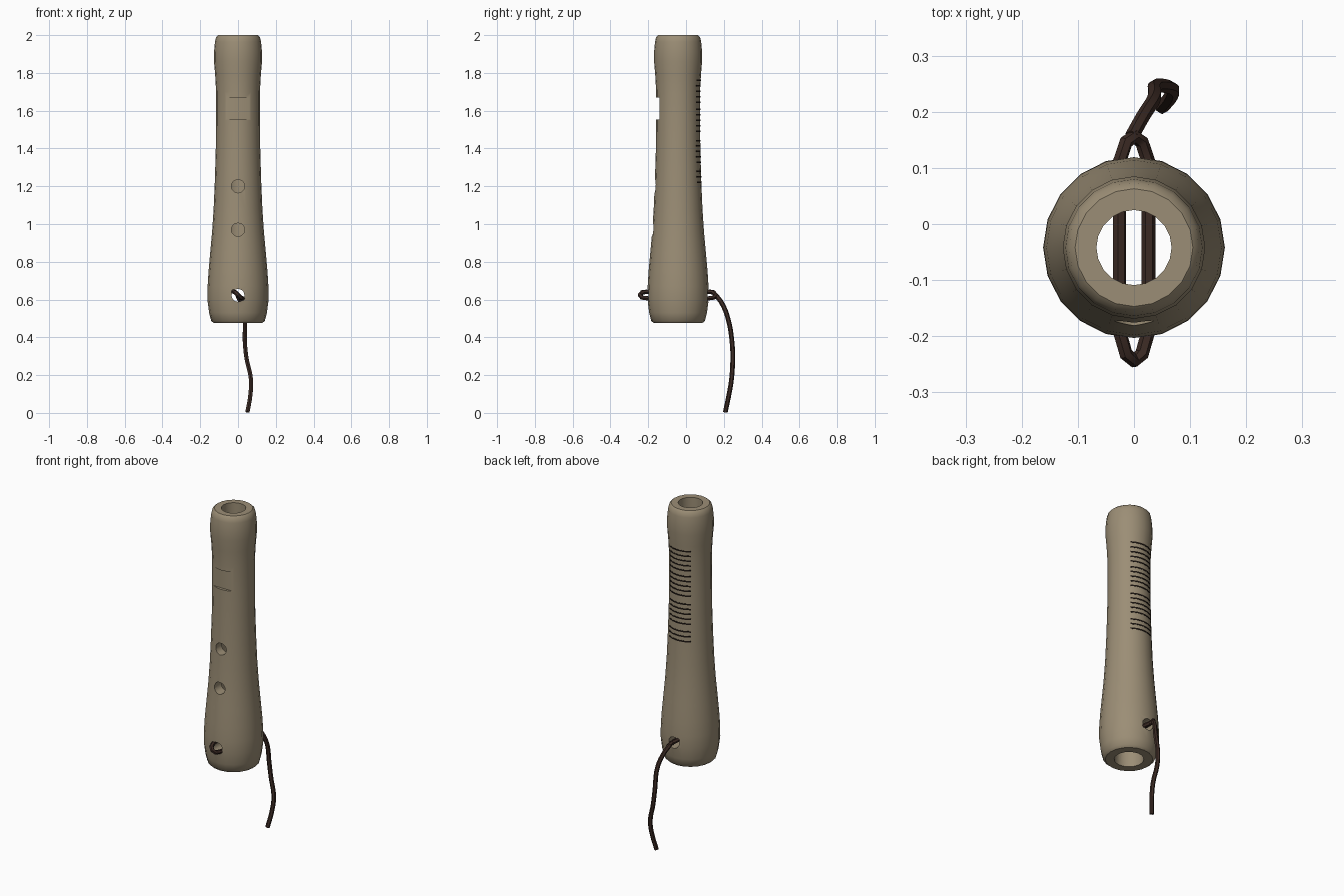
import bpy, bmesh, math

if "Cube" in bpy.data.objects:
    bpy.data.objects.remove(bpy.data.objects["Cube"])

SIDES, CY = 20, -0.042


def material(name, rgb):
    m = bpy.data.materials.new(name)
    m.diffuse_color = (*rgb, 1)
    m.use_nodes = True
    m.node_tree.nodes["Principled BSDF"].inputs["Base Color"].default_value = m.diffuse_color
    return m


TAN = material("tan_clay", (0.33, 0.27, 0.18))
BROWN = material("dark_brown_cord", (0.045, 0.024, 0.018))
BLACK = material("near_black", (0.012, 0.008, 0.006))

# Outer profile (radius, height) from bottom to top
OUTER = [(0.128, 0.475), (0.142, 0.487), (0.153, 0.53), (0.162, 0.60), (0.161, 0.67),
         (0.156, 0.75), (0.147, 0.85), (0.137, 0.96), (0.129, 1.08), (0.123, 1.22),
         (0.118, 1.38), (0.116, 1.55), (0.116, 1.70), (0.121, 1.79), (0.127, 1.86),
         (0.127, 1.91), (0.122, 1.965), (0.116, 1.99), (0.105, 2.0)]
BORE = [(0.067, 2.0), (0.067, 1.6), (0.078, 0.8), (0.08, 0.475)]


def new_object(name, bm, mat):
    me = bpy.data.meshes.new(name)
    bmesh.ops.recalc_face_normals(bm, faces=bm.faces[:])
    bm.to_mesh(me)
    bm.free()
    me.materials.append(mat)
    ob = bpy.data.objects.new(name, me)
    bpy.context.collection.objects.link(ob)
    return ob


def activate(ob):
    bpy.ops.object.select_all(action='DESELECT')
    ob.select_set(True)
    bpy.context.view_layer.objects.active = ob


def ring_point(r, a, z):
    return (r * math.sin(a), CY + r * math.cos(a), z)


# Hollow turned body
bm = bmesh.new()
rings = [[bm.verts.new(ring_point(r, 2 * math.pi * i / SIDES, z)) for i in range(SIDES)]
         for r, z in OUTER + BORE]
for k, a in enumerate(rings):
    b = rings[(k + 1) % len(rings)]
    for i in range(SIDES):
        j = (i + 1) % SIDES
        bm.faces.new((a[i], a[j], b[j], b[i]))
body = new_object("whistle_body", bm, TAN)


# Cutters: sound window, finger holes, cord hole
def cut(ob):
    mod = body.modifiers.new("cut", 'BOOLEAN')
    mod.operation, mod.solver, mod.object = 'DIFFERENCE', 'EXACT', ob
    activate(body)
    bpy.ops.object.modifier_apply(modifier=mod.name)
    bpy.data.objects.remove(ob)


def cylinder_cutter(z, r, y0, y1):
    bpy.ops.mesh.primitive_cylinder_add(vertices=20, radius=r, depth=y1 - y0,
                                        location=(0, (y0 + y1) / 2, z),
                                        rotation=(math.pi / 2, 0, 0))
    ob = bpy.context.object
    ob.data.materials.append(TAN)
    return ob


bpy.ops.mesh.primitive_cube_add(size=1, location=(0, -0.19, 1.612))
window = bpy.context.object
window.scale = (0.15, 0.10, 0.115)
window.data.materials.append(TAN)
cut(window)
for z in (1.2, 0.97):
    cut(cylinder_cutter(z, 0.035, -0.3, CY))
cut(cylinder_cutter(0.622, 0.034, -0.4, 0.3))
activate(body)
bpy.ops.object.shade_smooth_by_angle(angle=math.radians(35))


# Groups of thin dark lines on the back
def radius_at(z):
    for (r0, z0), (r1, z1) in zip(OUTER, OUTER[1:]):
        if z0 <= z <= z1:
            return r0 + (r1 - r0) * (z - z0) / (z1 - z0)


bm = bmesh.new()
for top, count in ((1.76, 5), (1.608, 5), (1.442, 5), (1.28, 3)):
    for n in range(count):
        z = top - n * 0.029
        loops = []
        for lift, dz in ((-0.002, -0.004), (0.0015, -0.004), (0.0015, 0.004), (-0.002, 0.004)):
            r = radius_at(z + dz) + lift
            loops.append([bm.verts.new(ring_point(r, math.radians(18 * i), z + dz))
                          for i in (-2, -1, 0, 1, 2)])
        for k in range(4):
            a, b = loops[k], loops[(k + 1) % 4]
            for i in range(4):
                bm.faces.new((a[i], a[i + 1], b[i + 1], b[i]))
        for e in (0, 4):
            bm.faces.new([lp[e] for lp in loops])
new_object("back_lines", bm, BLACK)


# Cord: a loop through the body and a hanging tail
def cord(name, pts, kind, cyclic):
    cu = bpy.data.curves.new(name, 'CURVE')
    cu.dimensions = '3D'
    cu.bevel_depth, cu.bevel_resolution = 0.0125, 1
    cu.resolution_u, cu.use_fill_caps = 5, True
    sp = cu.splines.new(kind)
    if kind == 'BEZIER':
        sp.bezier_points.add(len(pts) - 1)
        for p, co in zip(sp.bezier_points, pts):
            p.co = co
            p.handle_left_type = p.handle_right_type = 'AUTO'
    else:
        sp.points.add(len(pts) - 1)
        for p, co in zip(sp.points, pts):
            p.co = (*co, 1)
    sp.use_cyclic_u = cyclic
    cu.materials.append(BROWN)
    ob = bpy.data.objects.new(name, cu)
    bpy.context.collection.objects.link(ob)
    activate(ob)
    bpy.ops.object.convert(target='MESH')
    bpy.ops.object.shade_smooth_by_angle(angle=math.radians(35))


half = [(0, -0.244, 0.624), (-0.014, -0.232, 0.638), (-0.026, -0.19, 0.643),
        (-0.026, 0.11, 0.643), (-0.014, 0.146, 0.638), (0, 0.156, 0.624)]
other = [(-x, y, 1.248 - z) for x, y, z in half[-2:0:-1]]
cord("cord_loop", half + other, 'POLY', True)
cord("cord_tail", [(-0.004, 0.156, 0.626), (0.015, 0.19, 0.58), (0.035, 0.222, 0.50),
                   (0.036, 0.243, 0.38), (0.045, 0.247, 0.29), (0.068, 0.241, 0.18),
                   (0.066, 0.228, 0.10), (0.05, 0.208, 0.004)], 'BEZIER', False)
